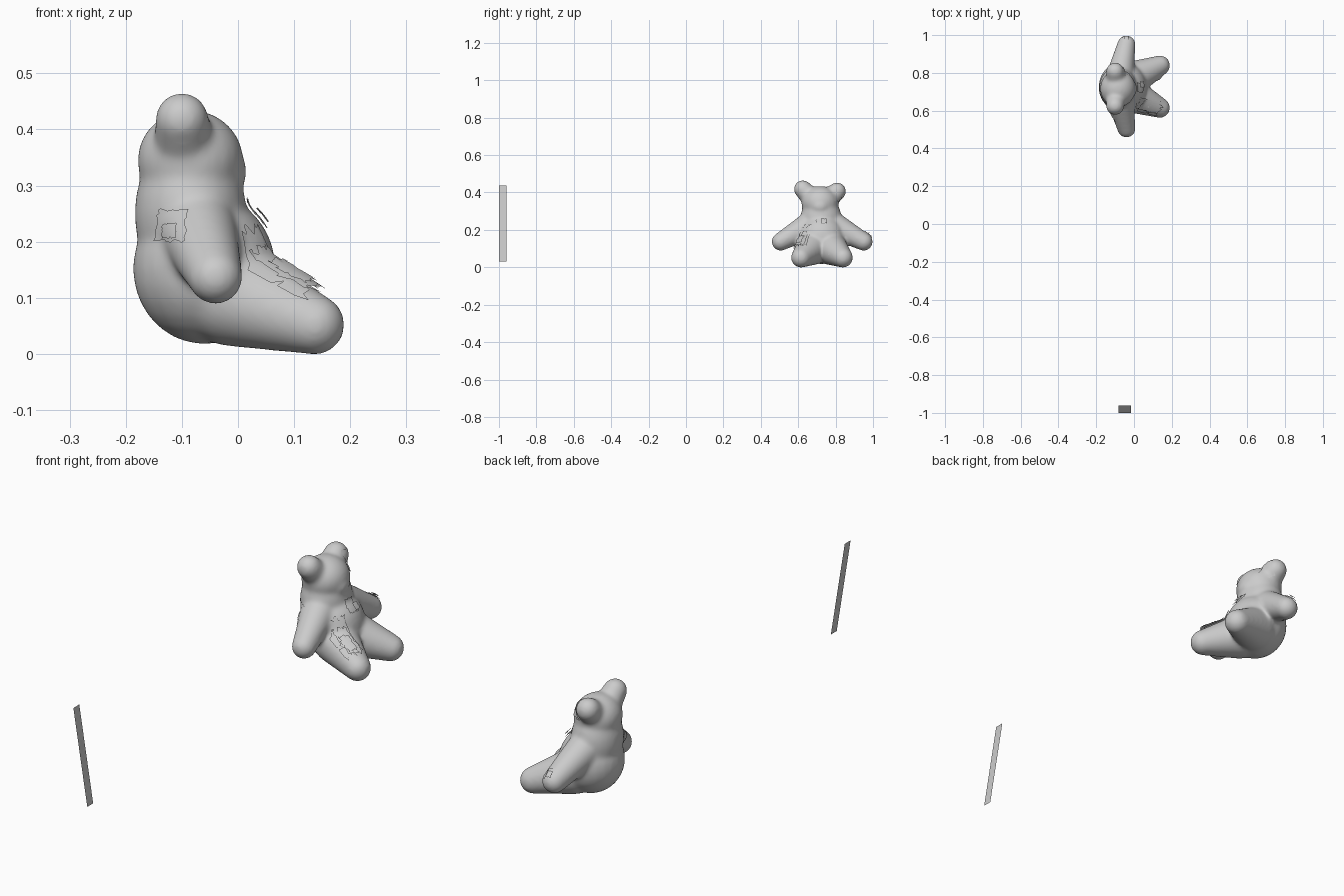
import bpy, bmesh, random
from mathutils import Vector, Matrix
from mathutils.bvhtree import BVHTree

if "Cube" in bpy.data.objects:
    bpy.data.objects.remove(bpy.data.objects["Cube"])

random.seed(4)


def new_object(name, bm):
    mesh = bpy.data.meshes.new(name)
    bm.to_mesh(mesh)
    bm.free()
    ob = bpy.data.objects.new(name, mesh)
    bpy.context.collection.objects.link(ob)
    return ob


def blob(bm, center, radii):
    m = Matrix.Translation(center) @ Matrix.Diagonal((*radii, 1))
    bmesh.ops.create_uvsphere(bm, u_segments=24, v_segments=14, radius=1, matrix=m)


def limb(bm, a, ra, b, rb, n=9):
    # row of spheres from the joint to the tip
    for i in range(n):
        t = i / (n - 1)
        r = ra + (rb - ra) * t
        blob(bm, Vector(a).lerp(Vector(b), t), (r, r, r))


# plush body: blended lumps facing +x
bm = bmesh.new()
blob(bm, (-0.06, 0.725, 0.152), (0.128, 0.135, 0.135))   # belly
blob(bm, (-0.085, 0.722, 0.25), (0.100, 0.112, 0.14))    # chest
blob(bm, (-0.085, 0.717, 0.345), (0.095, 0.10, 0.090))   # head
blob(bm, (-0.045, 0.717, 0.325), (0.062, 0.06, 0.05))    # snout
for ear_y, ear_z in ((0.624, 0.418), (0.808, 0.406)):
    limb(bm, (-0.095, 0.717 + (ear_y - 0.717) * 0.5, 0.37), 0.055,
         (-0.10, ear_y, ear_z), 0.048)
for side in (-1, 1):
    limb(bm, (-0.07, 0.725 + side * 0.08, 0.215), 0.07,
         (-0.04, 0.728 + side * 0.222, 0.137), 0.049)    # arm
    limb(bm, (-0.01, 0.725 + side * 0.045, 0.105), 0.092,
         (0.137, 0.727 + side * 0.112, 0.052), 0.054)    # leg
body = new_object("plush_body", bm)

mod = body.modifiers.new("fuse", 'REMESH')
mod.mode = 'VOXEL'
mod.voxel_size = 0.006
mod.use_smooth_shade = True
mod = body.modifiers.new("soften", 'SMOOTH')
mod.factor = 0.5
mod.iterations = 30
bpy.context.view_layer.update()
tree = BVHTree.FromObject(body, bpy.context.evaluated_depsgraph_get())


def patch(name, center, view, size, lift, tilt=0.0, ragged=0.06, n=10):
    # ragged cloth scrap projected along the view direction onto the body
    view = Vector(view).normalized()
    side = Vector((0, 0, 1)).cross(view).normalized()
    up = view.cross(side)
    spin = Matrix.Rotation(tilt, 3, view)
    side, up = spin @ side, spin @ up
    bm = bmesh.new()
    bmesh.ops.create_grid(bm, x_segments=n, y_segments=n, size=0.5)
    for v in list(bm.verts):
        u, w = v.co.x, v.co.y
        if max(abs(u), abs(w)) > 0.49:
            u += random.uniform(-ragged, ragged)
            w += random.uniform(-ragged, ragged)
        start = Vector(center) + side * u * size[0] + up * w * size[1] + view * 0.3
        hit, normal, _, _ = tree.ray_cast(start, -view)
        if hit is None:
            bm.verts.remove(v)
        else:
            v.co = hit + normal * lift
    ob = new_object(name, bm)
    for p in ob.data.polygons:
        p.use_smooth = True
    return ob


# cloth patches
patch("side_patch", (-0.118, 0.62, 0.228), (0, -1, 0), (0.052, 0.055), 0.003, -0.1)
patch("side_patch_small", (-0.118, 0.62, 0.218), (0, -1, 0), (0.024, 0.024), 0.006)
patch("belly_patch", (0, 0.722, 0.245), (1, 0, 0.2), (0.05, 0.055), 0.006, -0.1)
patch("belly_patch_small", (0, 0.737, 0.232), (1, 0, 0.2), (0.028, 0.026), 0.014)
patch("leg_patch", (0.08, 0.628, 0.165), (1, -0.1, 0.7), (0.062, 0.16), 0.006, -0.15, 0.09)
patch("leg_patch_middle", (0.09, 0.622, 0.150), (1, -0.1, 0.7), (0.044, 0.12), 0.012, -0.15, 0.09)
patch("leg_patch_top", (0.10, 0.615, 0.140), (1, -0.1, 0.7), (0.028, 0.07), 0.018, -0.15, 0.09)
patch("foot_patch", (0.12, 0.778, 0.09), (1, -0.3, 0.4), (0.034, 0.046), 0.003, 0.2)
patch("foot_patch_small", (0.12, 0.778, 0.088), (1, -0.3, 0.4), (0.018, 0.024), 0.006, 0.2)
patch("ear_patch", (-0.05, 0.808, 0.392), (1, 0.1, 0), (0.045, 0.075), 0.004)
patch("arm_patch", (-0.04, 0.962, 0.155), (0, 0.5, 1), (0.036, 0.045), 0.004)
patch("arm_patch_small", (-0.04, 0.968, 0.153), (0, 0.5, 1), (0.02, 0.024), 0.010)

# slim flat panel standing far off to the front
bm = bmesh.new()
corners = [(-0.082, -1.0, 0.437), (-0.082, -0.96, 0.437),
           (-0.016, -0.96, 0.03), (-0.016, -1.0, 0.03)]
bm.faces.new([bm.verts.new(c) for c in corners])
new_object("flat_panel", bm)
